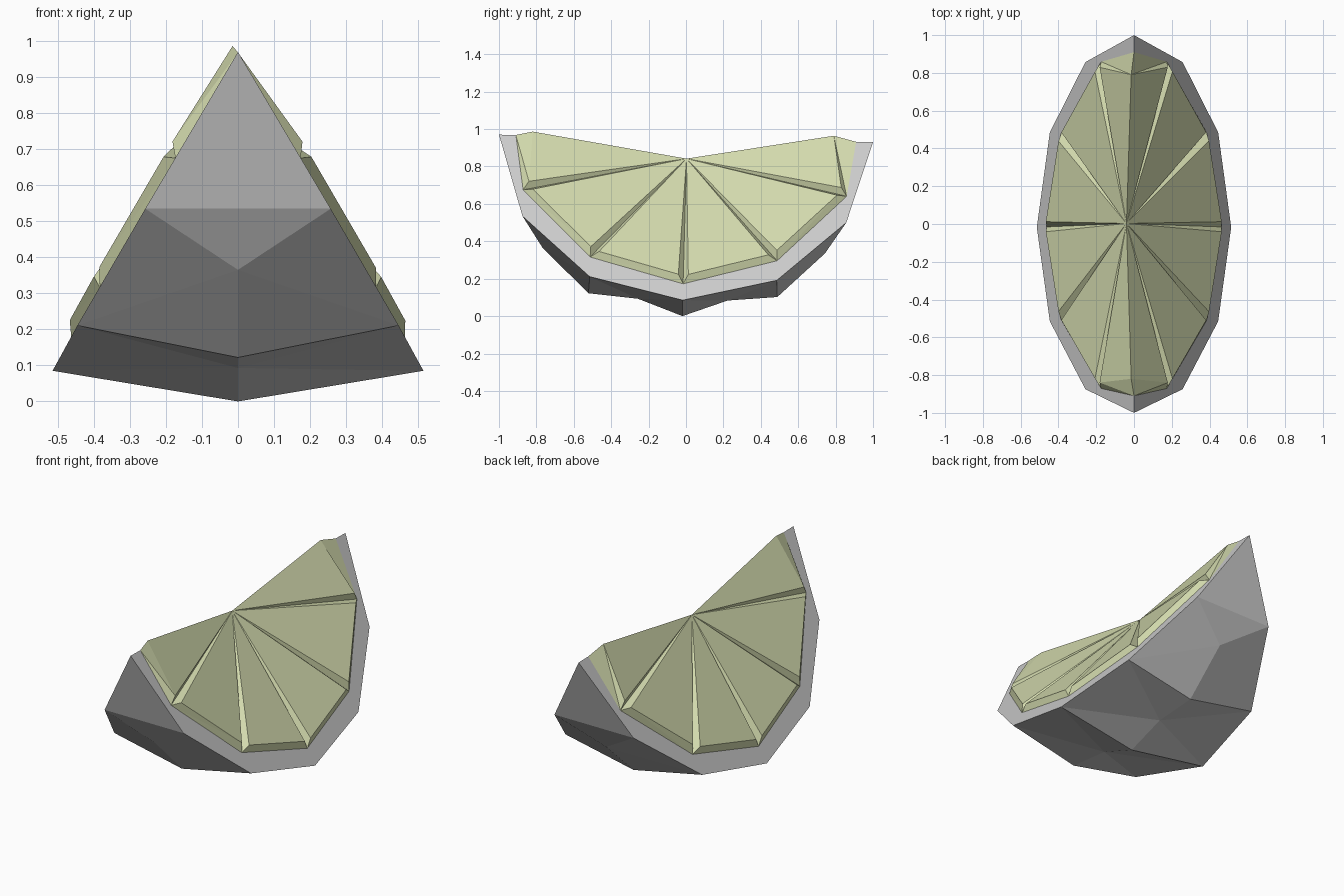
import bpy, bmesh
from math import sin, cos, radians
from mathutils import Vector, Matrix

if "Cube" in bpy.data.objects:
    bpy.data.objects.remove(bpy.data.objects["Cube"])

TOP = 0.95                      # height of the wedge's cut edge
TILT = Matrix.Translation((0, 0, TOP)) @ Matrix.Rotation(-0.02, 4, 'X') @ Matrix.Translation((0, 0, -TOP))
SLOPE = Vector((0.511, 0, -0.859))   # direction down the +x cut face


def on_face(side, y, s):
    return Vector((side * SLOPE.x * s, y, TOP + SLOPE.z * s))


def rim(side, deg):
    return on_face(side, -cos(radians(deg)), 1.007 * sin(radians(deg)))


# outline of the flesh on each cut face: (y, distance down the face)
PITH = [(-.91, 0), (-.865, .34), (-.5, .75), (0, .905), (.5, .75), (.865, .34), (.91, 0)]


def make_object(name, faces, color=None):
    bm = bmesh.new()
    for f in faces:
        bm.faces.new([bm.verts.new(TILT @ Vector(p)) for p in f])
    bmesh.ops.remove_doubles(bm, verts=bm.verts, dist=0.0005)
    bmesh.ops.recalc_face_normals(bm, faces=bm.faces)
    mesh = bpy.data.meshes.new(name)
    bm.to_mesh(mesh)
    bm.free()
    obj = bpy.data.objects.new(name, mesh)
    bpy.context.collection.objects.link(obj)
    if color:
        mat = bpy.data.materials.new(name + "_color")
        mat.diffuse_color = color
        mat.use_nodes = True
        mat.node_tree.nodes["Principled BSDF"].inputs["Base Color"].default_value = mat.diffuse_color
        mesh.materials.append(mat)
    return obj


# rind: faceted outer skin plus the flat band around each cut face
rind = []
for end in (-1, 1):
    a = lambda side, d: rim(side, d if end < 0 else 180 - d)
    m45, m60, m75, m90 = [Vector((0, end * y, z)) for y, z in
                          ((.755, .35), (.505, .112), (.24, .088), (0, 0))]
    rind += [(a(1, 0), a(1, 30), a(-1, 30)), (a(1, 30), m45, a(-1, 30))]
    for s in (-1, 1):
        rind += [(a(s, 30), a(s, 60), m45), (a(s, 60), m60, m45),
                 (a(s, 60), m75, m60), (a(s, 60), a(s, 90), m75), (a(s, 90), m90, m75)]
for s in (-1, 1):
    for i in range(6):
        rind.append((rim(s, 30 * i), rim(s, 30 * i + 30),
                     on_face(s, *PITH[i + 1]), on_face(s, *PITH[i])))
make_object("rind", rind)

# flesh: raised segments with grooves between them, sunk towards the core
flesh = []
core = Vector((-.04, .005, .82))
crest = Vector((-.04, .005, .842))
ridge = {0: Vector((-.015, -.82, .97)), 6: Vector((-.015, .79, .98))}
for s in (-1, 1):
    normal = Vector((s * .859, 0, .511))
    pts = [on_face(s, *p) for p in PITH]

    def lifted(i, j):
        if i in ridge:
            return ridge[i]
        along = (pts[j] - pts[i]).normalized()
        inward = (core - pts[i]).normalized()
        return pts[i] + along * .028 + inward * .035 + normal * .032

    for i in range(6):
        p, q = pts[i], pts[i + 1]
        p2, q2 = lifted(i, i + 1), lifted(i + 1, i)
        flesh += [(crest, p2, q2), (p, q, q2), (p, q2, p2)]
        if i > 0:
            flesh += [(p, p2, crest), (p, crest, core)]
        if i < 5:
            flesh += [(q, q2, crest), (q, crest, core)]

# crest walls coincide between neighbours, so keep one of each
unique = {}
for f in flesh:
    unique[tuple(sorted(tuple(round(c, 4) for c in p) for p in f))] = f
make_object("flesh_segments", [f for f in unique.values() if core not in f], (.65, .7, .42, 1))
